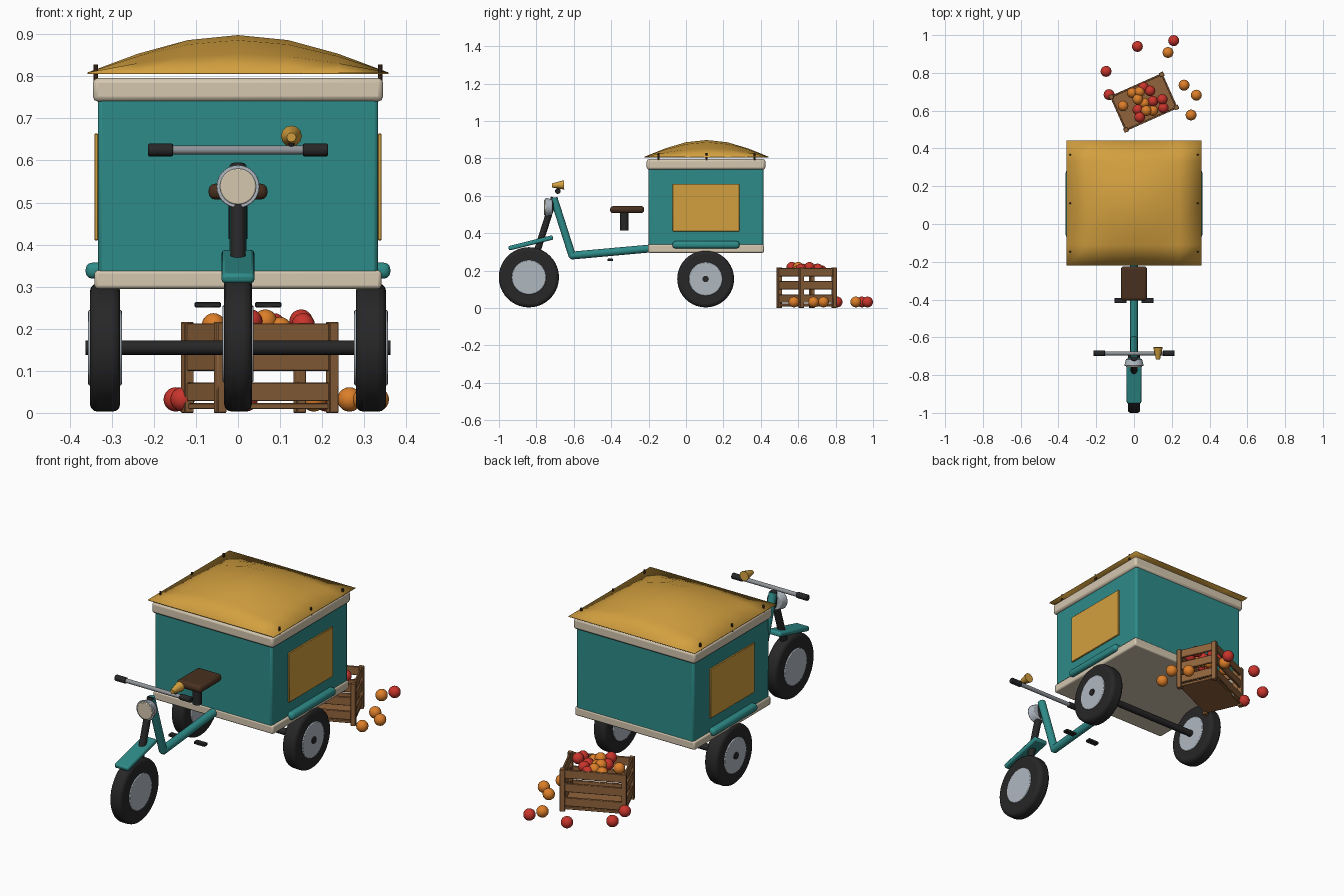
import bpy, bmesh, math
from mathutils import Vector, Matrix

cube = bpy.data.objects.get("Cube")
if cube:
    bpy.data.objects.remove(cube, do_unlink=True)


def material(name, r, g, b):
    m = bpy.data.materials.new(name)
    m.use_nodes = True
    m.diffuse_color = (r, g, b, 1)
    node = next(n for n in m.node_tree.nodes if n.type == 'BSDF_PRINCIPLED')
    node.inputs["Base Color"].default_value = (r, g, b, 1)
    return m


TEAL = material("teal paint", 0.027, 0.26, 0.25)
MUSTARD = material("mustard", 0.65, 0.35, 0.05)
CREAM = material("cream", 0.66, 0.57, 0.43)
RUBBER = material("black rubber", 0.02, 0.02, 0.021)
SILVER = material("silver", 0.43, 0.48, 0.53)
STEEL = material("steel", 0.28, 0.3, 0.32)
LEATHER = material("dark leather", 0.065, 0.03, 0.014)
WOOD = material("crate wood", 0.28, 0.125, 0.045)
RED = material("red fruit", 0.58, 0.035, 0.025)
ORANGE = material("orange fruit", 0.72, 0.21, 0.022)


def finish(bm, name, mat, bevel=0, segments=2, smooth=True):
    """Turn a bmesh into an object with an optional bevel."""
    mesh = bpy.data.meshes.new(name)
    bmesh.ops.recalc_face_normals(bm, faces=bm.faces)
    bm.to_mesh(mesh)
    bm.free()
    mesh.materials.append(mat)
    ob = bpy.data.objects.new(name, mesh)
    bpy.context.collection.objects.link(ob)
    if bevel:
        mod = ob.modifiers.new("bevel", 'BEVEL')
        mod.width, mod.segments, mod.limit_method = bevel, segments, 'ANGLE'
    if smooth:
        bpy.ops.object.select_all(action='DESELECT')
        ob.select_set(True)
        bpy.context.view_layer.objects.active = ob
        bpy.ops.object.shade_smooth_by_angle(angle=math.radians(35))
    return ob


def box(name, mat, center, size, bevel=0, segments=2, turn=None):
    bm = bmesh.new()
    place = Matrix.Translation(center) @ (turn or Matrix()) @ Matrix.Diagonal((*size, 1))
    bmesh.ops.create_cube(bm, size=1, matrix=place)
    return finish(bm, name, mat, bevel, segments)


def tube(name, mat, start, end, r1, r2=None, sides=16, bevel=0, segments=2):
    """Cylinder or cone from start to end."""
    a, b = Vector(start), Vector(end)
    turn = (b - a).to_track_quat('Z', 'Y').to_matrix().to_4x4()
    bm = bmesh.new()
    bmesh.ops.create_cone(bm, cap_ends=True, segments=sides, radius1=r1,
                          radius2=r1 if r2 is None else r2, depth=(b - a).length,
                          matrix=Matrix.Translation((a + b) / 2) @ turn)
    return finish(bm, name, mat, bevel, segments)


def ball(name, mat, center, r):
    bm = bmesh.new()
    bmesh.ops.create_uvsphere(bm, u_segments=16, v_segments=10, radius=r,
                              matrix=Matrix.Translation(center))
    return finish(bm, name, mat)


def wheel(name, x, y, z, r, hub_r, half):
    tube(name + "_tire", RUBBER, (x - half, y, z), (x + half, y, z), r, sides=40, bevel=0.018, segments=3)
    w = half + 0.004
    tube(name + "_hub", SILVER, (x - w, y, z), (x + w, y, z), hub_r, sides=32, bevel=0.004)


MID = 0.107  # middle of the cargo box along its length

# Cargo box with cream trims
box("cargo_box", TEAL, (0, MID, 0.54), (0.666, 0.614, 0.44), 0.01)
box("base_trim", CREAM, (0, MID, 0.317), (0.682, 0.62, 0.044), 0.008)
box("top_trim", CREAM, (0, MID, 0.768), (0.69, 0.634, 0.056), 0.012)

# Domed canopy sheet
bm = bmesh.new()
bmesh.ops.create_grid(bm, x_segments=6, y_segments=6, size=1)
for v in bm.verts:
    u, w = v.co.x, v.co.y
    dome = math.cos(u * math.pi / 2) * math.cos(w * math.pi / 2)
    v.co = (u * 0.358, 0.11 + w * 0.331, 0.809 + 0.089 * dome)
canopy = finish(bm, "canopy", MUSTARD)
canopy.modifiers.new("thickness", 'SOLIDIFY').thickness = 0.004

# Parts on both sides of the cargo box
for side, s in (("left", 1), ("right", -1)):
    for i in range(3):
        y = 0.11 + (i - 1) * 0.257
        tube(f"canopy_peg_{side}_{i}", LEATHER, (s * 0.338, y, 0.785), (s * 0.338, y, 0.828), 0.005, sides=8)
    box("side_panel_" + side, MUSTARD, (s * 0.337, MID, 0.537), (0.009, 0.358, 0.254), 0.002, 1)
    box("side_bumper_" + side, TEAL, (s * 0.335, MID, 0.338), (0.054, 0.358, 0.038), 0.015, 3)
    wheel("rear_wheel_" + side, s * 0.316, MID - 0.002, 0.155, 0.152, 0.09, 0.036)
    tube("grip_" + side, RUBBER, (s * 0.154, -0.685, 0.625), (s * 0.214, -0.685, 0.625), 0.015, bevel=0.003)
    box("pedal_" + side, RUBBER, (s * 0.072, -0.405, 0.257), (0.062, 0.028, 0.013), 0.002, 1)

tube("rear_axle", RUBBER, (-0.362, MID - 0.002, 0.155), (0.362, MID - 0.002, 0.155), 0.017)

# Front wheel, fork and mudguard
wheel("front_wheel", 0, -0.84, 0.164, 0.161, 0.092, 0.033)
tube("front_fork", RUBBER, (0, -0.84, 0.164), (0, -0.705, 0.59), 0.018)
box("front_mudguard", TEAL, (0, -0.83, 0.348), (0.078, 0.245, 0.024), 0.008, 2, Matrix.Rotation(math.radians(14), 4, 'X'))

# Frame tubes
tube("down_tube", TEAL, (0, -0.707, 0.588), (0, -0.608, 0.278), 0.02, sides=12)
tube("main_tube", TEAL, (0, -0.613, 0.28), (0, -0.17, 0.32), 0.021, sides=12)
ball("frame_joint", TEAL, (0, -0.608, 0.281), 0.02)

# Handlebar, headlight and horn
tube("handlebar", STEEL, (-0.2, -0.685, 0.625), (0.2, -0.685, 0.625), 0.0105)
tube("headlight_shell", SILVER, (0, -0.715, 0.538), (0, -0.752, 0.538), 0.042, 0.052, sides=24, bevel=0.003)
tube("headlight_lens", CREAM, (0, -0.74, 0.538), (0, -0.758, 0.538), 0.043, sides=24, bevel=0.003)
tube("horn_bell", MUSTARD, (0.127, -0.716, 0.655), (0.127, -0.652, 0.658), 0.011, 0.025, sides=12)
tube("horn_mount", RUBBER, (0.127, -0.685, 0.62), (0.127, -0.685, 0.65), 0.007, sides=8)

# Seat
box("seat", LEATHER, (0, -0.315, 0.526), (0.14, 0.182, 0.038), 0.016, 3)
tube("seat_post", RUBBER, (0, -0.33, 0.413), (0, -0.33, 0.515), 0.022)

# Slatted crate standing behind the cart
TURN = Matrix.Rotation(math.radians(24), 4, 'Z')
CRATE = Vector((0.052, 0.645, 0))
LONG, SHORT = 0.316, 0.215


def crate_part(name, x, y, z, size):
    box(name, WOOD, CRATE + TURN @ Vector((x, y, z)), size, 0.002, 1, TURN)


crate_part("crate_floor", 0, 0, 0.016, (LONG - 0.02, SHORT - 0.02, 0.014))
for sx in (-1, 1):
    for sy in (-1, 1):
        crate_part("crate_post", sx * (LONG / 2 - 0.012), sy * (SHORT / 2 - 0.012), 0.108, (0.024, 0.024, 0.216))
    for z in (0.05, 0.122, 0.191):
        crate_part("crate_long_slat", 0, sx * (SHORT / 2 - 0.011), z, (LONG - 0.014, 0.01, 0.044))
        crate_part("crate_short_slat", sx * (LONG / 2 - 0.011), 0, z, (0.01, SHORT - 0.014, 0.044))

# Fruit heaped in the crate, then fruit loose on the ground
heap = {
    RED: [(0.05, 0.725), (0.085, 0.705), (0.15, 0.66), (0.1, 0.65), (0.155, 0.615), (0.03, 0.565), (0.02, 0.605)],
    ORANGE: [(-0.01, 0.695), (0.03, 0.7), (0.02, 0.66), (0.055, 0.64), (-0.058, 0.625), (0.065, 0.6), (0.1, 0.6)],
}
loose = {
    RED: [(0.21, 0.971), (0.018, 0.94), (-0.148, 0.808), (-0.132, 0.685)],
    ORANGE: [(0.18, 0.908), (0.265, 0.735), (0.33, 0.682), (0.302, 0.577)],
}
for mat in (RED, ORANGE):
    for i, (x, y) in enumerate(heap[mat]):
        ball("crate_fruit", mat, (x, y, 0.2 + 0.009 * (i % 3)), 0.028)
    for x, y in loose[mat]:
        ball("ground_fruit", mat, (x, y, 0.032), 0.029)
